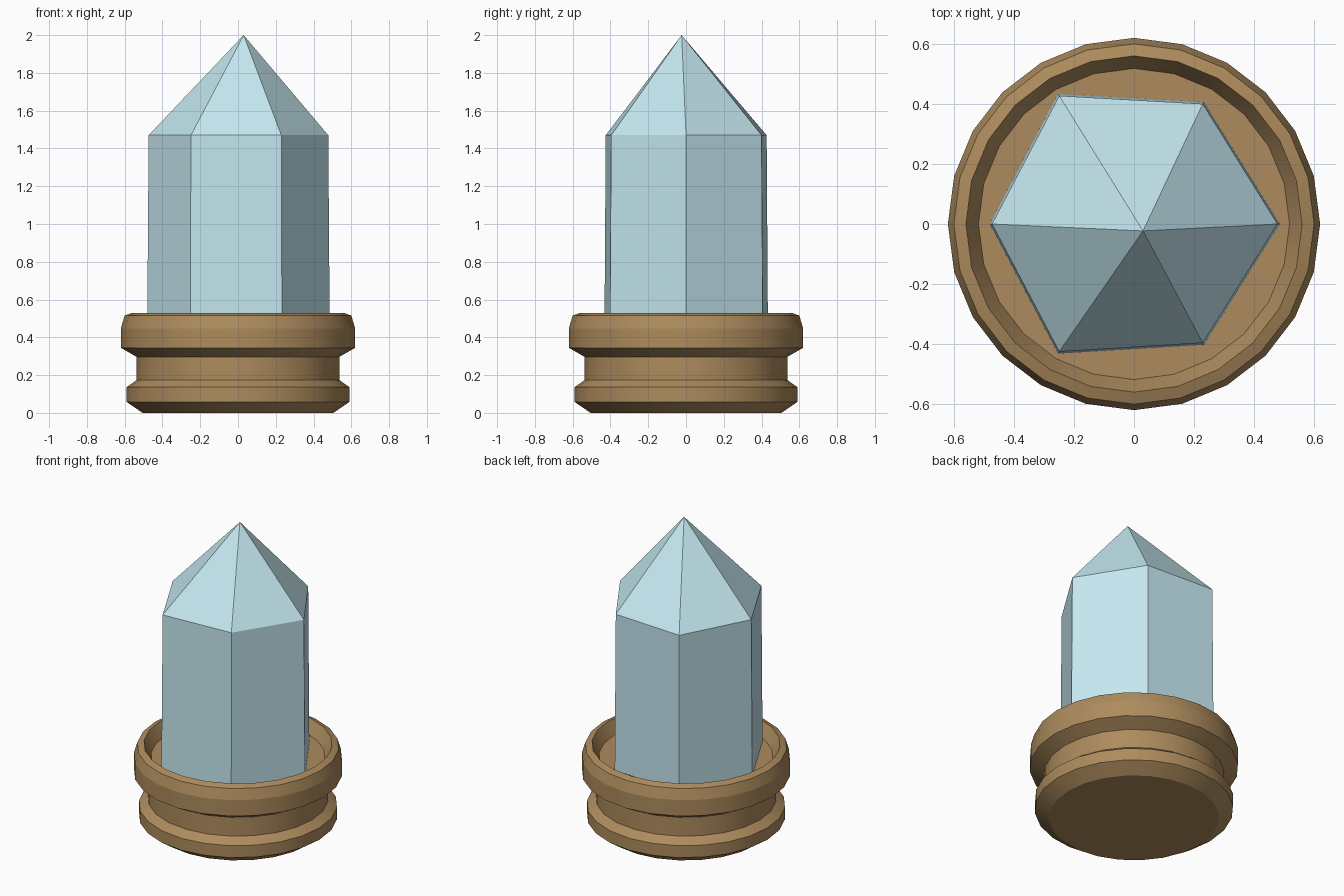
import bpy
import bmesh
import math

cube = bpy.data.objects.get("Cube")
if cube:
    bpy.data.objects.remove(cube, do_unlink=True)


def make_material(name, rgb, roughness):
    mat = bpy.data.materials.new(name)
    mat.use_nodes = True
    color = (*rgb, 1.0)
    mat.diffuse_color = color
    shader = mat.node_tree.nodes["Principled BSDF"]
    shader.inputs["Base Color"].default_value = color
    shader.inputs["Roughness"].default_value = roughness
    return mat


def add_object(name, bm, mat):
    bmesh.ops.recalc_face_normals(bm, faces=bm.faces)
    mesh = bpy.data.meshes.new(name)
    bm.to_mesh(mesh)
    bm.free()
    mesh.materials.append(mat)
    obj = bpy.data.objects.new(name, mesh)
    bpy.context.collection.objects.link(obj)
    return obj


def skin(bm, rings):
    """Bridge consecutive vertex rings with quads."""
    for low, high in zip(rings, rings[1:]):
        n = len(low)
        for i in range(n):
            j = (i + 1) % n
            bm.faces.new((low[i], low[j], high[j], high[i]))


brass = make_material("brass", (0.42, 0.26, 0.11), 0.5)
ice_blue = make_material("ice_blue", (0.56, 0.81, 0.88), 0.3)

# Socket: turned profile (radius, height) from the foot up over the lip to the recessed floor
SIDES = 24
FLOOR = 0.45
profile = [(0.505, 0), (0.59, 0.058), (0.59, 0.136), (0.537, 0.174),
           (0.537, 0.297), (0.62, 0.344), (0.62, 0.448), (0.6, 0.515),
           (0.56, 0.53), (0.518, FLOOR)]
bm = bmesh.new()
rings = []
for radius, z in profile:
    angles = [math.tau * i / SIDES for i in range(SIDES)]
    rings.append([bm.verts.new((radius * math.cos(a), radius * math.sin(a), z))
                  for a in angles])
skin(bm, rings)
bm.faces.new(rings[0])
bm.faces.new(rings[-1])
socket = add_object("socket", bm, brass)

bpy.ops.object.select_all(action="DESELECT")
socket.select_set(True)
bpy.context.view_layer.objects.active = socket
bpy.ops.object.shade_smooth_by_angle(angle=math.radians(16))

# Crystal: slightly irregular tapering hexagonal shaft with an off-centre point
outline = [(0.478, 0), (0.229, 0.4), (-0.249, 0.427),
           (-0.473, 0), (-0.249, -0.425), (0.229, -0.396)]
bm = bmesh.new()
shaft = [[bm.verts.new((x * s, y * s, z)) for x, y in outline]
         for s, z in ((1.016, FLOOR - 0.02), (1, 1.47))]
skin(bm, shaft)
bm.faces.new(shaft[0])
apex = bm.verts.new((0.03, -0.023, 2))
top = shaft[1]
for i, vert in enumerate(top):
    bm.faces.new((vert, top[(i + 1) % len(top)], apex))
add_object("crystal", bm, ice_blue)
